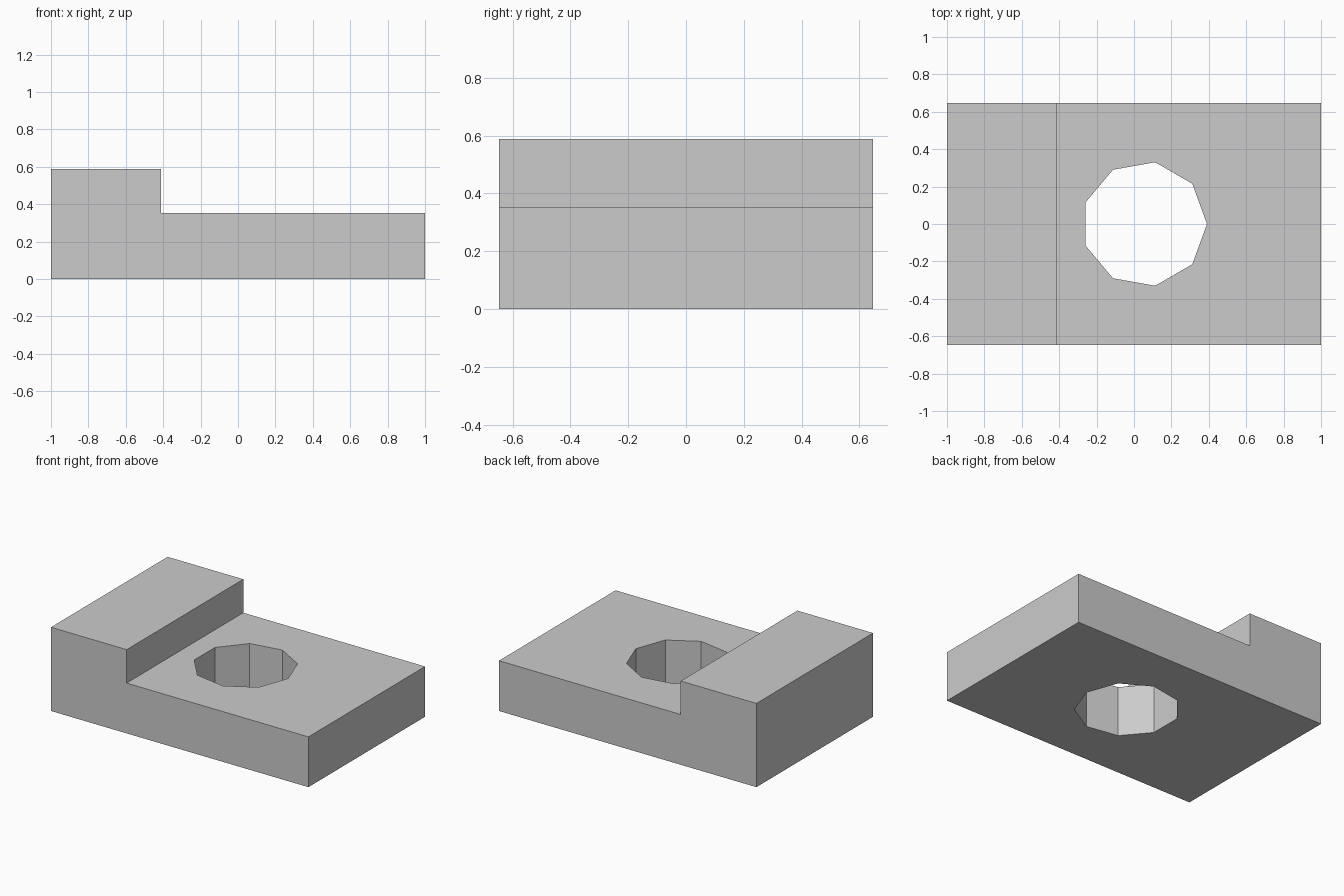
import bpy
import bmesh
from math import cos, sin, tau

# Remove the default cube
default = bpy.data.objects.get("Cube")
if default:
    bpy.data.objects.remove(default, do_unlink=True)

# Main dimensions
HALF_DEPTH = 0.647
STEP_X, STEP_Z, TOP_Z = -0.412, 0.353, 0.588
HOLE_X, HOLE_R, HOLE_SIDES = 0.055, 0.335, 9

grey = bpy.data.materials.new("light_grey")
grey.use_nodes = True
colour = (0.6, 0.6, 0.6, 1)
grey.diffuse_color = colour
grey.node_tree.nodes["Principled BSDF"].inputs["Base Color"].default_value = colour


def prism(name, points, offset):
    """Extrude a closed outline along the offset into a solid."""
    bm = bmesh.new()
    face = bm.faces.new([bm.verts.new(p) for p in points])
    new = bmesh.ops.extrude_face_region(bm, geom=[face])["geom"]
    verts = [g for g in new if isinstance(g, bmesh.types.BMVert)]
    bmesh.ops.translate(bm, verts=verts, vec=offset)
    bmesh.ops.recalc_face_normals(bm, faces=bm.faces)
    mesh = bpy.data.meshes.new(name)
    bm.to_mesh(mesh)
    bm.free()
    mesh.materials.append(grey)
    obj = bpy.data.objects.new(name, mesh)
    bpy.context.collection.objects.link(obj)
    return obj


# Stepped block: side profile extruded front to back
profile = [(-1, 0), (1, 0), (1, STEP_Z), (STEP_X, STEP_Z), (STEP_X, TOP_Z), (-1, TOP_Z)]
block = prism("stepped_block", [(x, -HALF_DEPTH, z) for x, z in profile],
              (0, 2 * HALF_DEPTH, 0))

# Nine-sided through hole
angles = [tau * i / HOLE_SIDES for i in range(HOLE_SIDES)]
cutter = prism("hole_cutter",
               [(HOLE_X + HOLE_R * cos(a), HOLE_R * sin(a), -0.2) for a in angles],
               (0, 0, 1))
cutter.hide_render = True
cutter.hide_set(True)
cutter.display_type = 'WIRE'

hole = block.modifiers.new("through_hole", 'BOOLEAN')
hole.operation = 'DIFFERENCE'
hole.solver = 'EXACT'
hole.object = cutter
